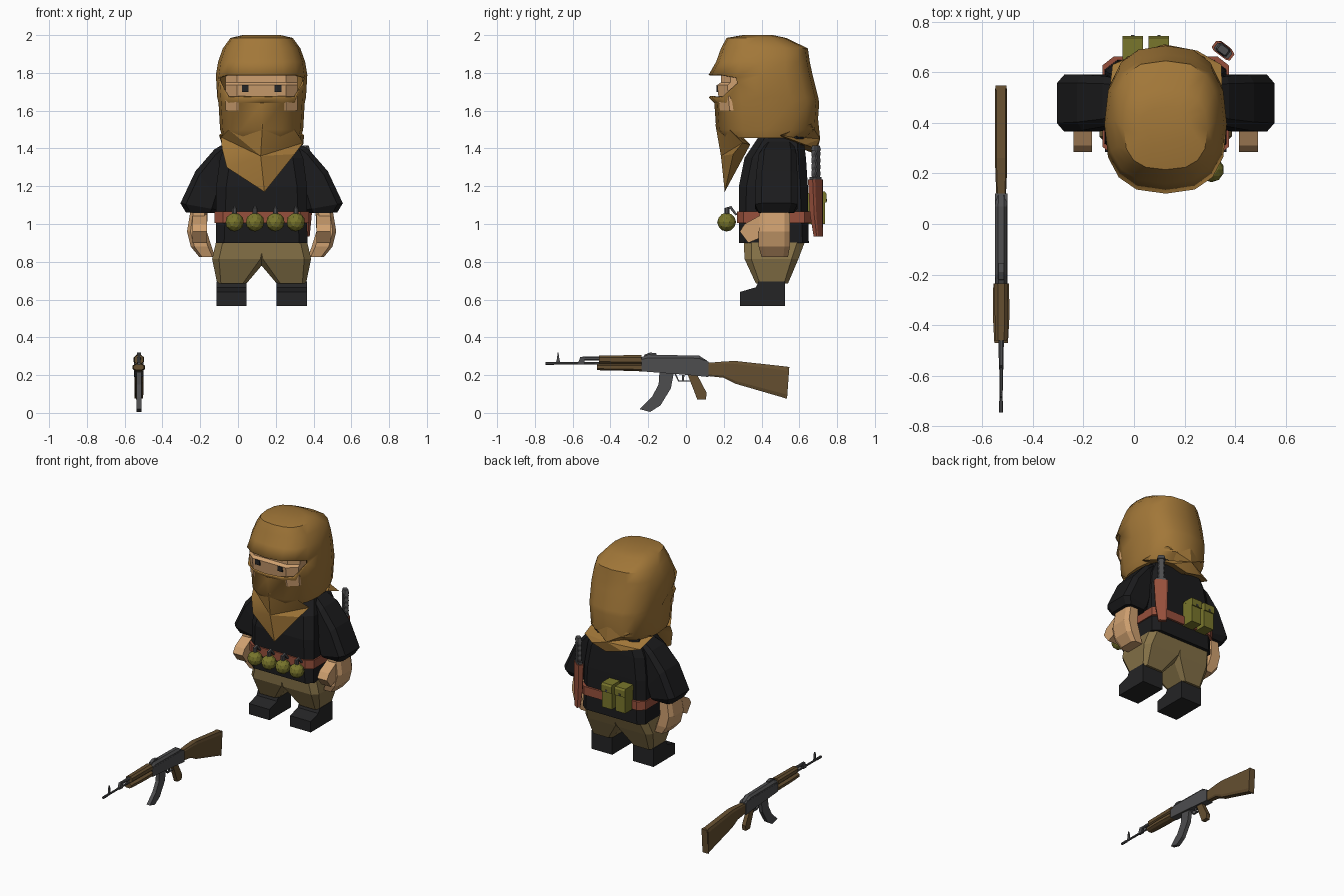
import bpy, bmesh, math
from mathutils import Vector as V

if "Cube" in bpy.data.objects:
    bpy.data.objects.remove(bpy.data.objects["Cube"])

CX = 0.125   # figure centre line
GX = -0.525  # rifle centre line


def material(name, rgb):
    m = bpy.data.materials.new(name)
    m.diffuse_color = (*rgb, 1)
    m.use_nodes = True
    m.node_tree.nodes["Principled BSDF"].inputs["Base Color"].default_value = m.diffuse_color
    return m


CLOTH = material("ochre_cloth", (0.36, 0.185, 0.04))
SHIRT = material("black_shirt", (0.011, 0.011, 0.012))
BOOT = material("dark_boot", (0.018, 0.018, 0.019))
SKIN = material("skin", (0.62, 0.35, 0.16))
KHAKI = material("khaki", (0.24, 0.17, 0.065))
LEATHER = material("red_leather", (0.31, 0.08, 0.045))
OLIVE = material("olive", (0.19, 0.18, 0.025))
STEEL = material("gun_metal", (0.075, 0.075, 0.078))
WOOD = material("wood", (0.13, 0.078, 0.03))


def finish(bm, name, mat, smooth=None):
    bmesh.ops.recalc_face_normals(bm, faces=bm.faces)
    me = bpy.data.meshes.new(name)
    bm.to_mesh(me)
    bm.free()
    ob = bpy.data.objects.new(name, me)
    bpy.context.collection.objects.link(ob)
    me.materials.append(mat)
    if smooth:
        bpy.ops.object.select_all(action='DESELECT')
        ob.select_set(True)
        bpy.context.view_layer.objects.active = ob
        bpy.ops.object.shade_smooth_by_angle(angle=math.radians(smooth))
    return ob


def skin_rings(rings):
    bm = bmesh.new()
    vs = [[bm.verts.new(p) for p in r] for r in rings]
    n = len(vs[0])
    for a, b in zip(vs, vs[1:]):
        for i in range(n):
            bm.faces.new((a[i], a[(i + 1) % n], b[(i + 1) % n], b[i]))
    bm.faces.new(vs[0])
    bm.faces.new(vs[-1])
    return bm, vs


def loft(name, rings, mat, smooth=None):
    return finish(skin_rings(rings)[0], name, mat, smooth)


def octagon(c, u, v, k=0.75):
    pts = [(1, k), (k, 1), (-k, 1), (-1, k), (-1, -k), (-k, -1), (k, -1), (1, -k)]
    return [V(c) + V(u) * a + V(v) * b for a, b in pts]


def level(x0, x1, y0, y1, z, k=0.75):
    """Horizontal chamfered ring."""
    return octagon(((x0 + x1) / 2, (y0 + y1) / 2, z), ((x1 - x0) / 2, 0, 0), (0, (y1 - y0) / 2, 0), k)


def side_level(s, d0, d1, y0, y1, z, k=0.75):
    """Ring at distances d0..d1 from the centre line on side s."""
    return level(CX + s * d0, CX + s * d1, y0, y1, z, k)


def prism(name, profile, x0, x1, mat):
    """Extrude a (y, z) profile along x."""
    return loft(name, [[(x, y, z) for y, z in profile] for x in (x0, x1)], mat)


def box(name, x0, x1, y0, y1, z0, z1, mat):
    return prism(name, [(y0, z0), (y1, z0), (y1, z1), (y0, z1)], x0, x1, mat)


# Shirt body
loft("shirt", [level(CX - h, CX + h, a, b, z, k) for h, a, b, z, k in [
    (.242, .28, .65, .90, .82), (.24, .28, .645, 1.20, .78),
    (.22, .31, .635, 1.35, .75), (.165, .39, .62, 1.47, .7)]], SHIRT)

# Mirrored limbs
for s, side in ((-1, "left"), (1, "right")):
    sleeve = []
    for di, zi, do, zo, y0, y1 in [
            (.15, 1.34, .175, 1.44, .42, .57), (.20, 1.22, .25, 1.395, .385, .585),
            (.22, 1.14, .35, 1.28, .37, .59), (.235, 1.075, .43, 1.11, .365, .59),
            (.25, 1.058, .40, 1.06, .385, .57)]:
        sleeve.append(octagon((CX + s * (di + do) / 2, (y0 + y1) / 2, (zi + zo) / 2),
                              (s * (do - di) / 2, 0, (zo - zi) / 2), (0, (y1 - y0) / 2, 0), .7))
    loft(side + "_sleeve", sleeve, SHIRT)
    loft(side + "_arm", [side_level(s, *r, .65) for r in [
        (.285, .375, .39, .55, 1.08), (.29, .395, .385, .55, .96),
        (.265, .375, .385, .55, .88), (.245, .33, .40, .54, .825)]], SKIN)
    prism(side + "_thumb", [(.40, 1.05), (.31, 1.0), (.285, .96), (.33, .90), (.40, .93)],
          CX + s * .29, CX + s * .365, SKIN)
    loft(side + "_trouser_leg", [side_level(s, *r) for r in [
        (.08, .235, .37, .54, .685), (-.03, .262, .31, .595, .815),
        (-.05, .238, .305, .635, .92)]], KHAKI)
    prism(side + "_boot", [(.285, .565), (.525, .565), (.525, .695), (.385, .695),
                           (.37, .665), (.285, .64)], CX + s * .08, CX + s * .24, BOOT)
    # Eyes sit as thin plates on the face
    box(side + "_eye", CX + s * .087 - .018, CX + s * .087 + .018, .161, .17, 1.70, 1.735, BOOT)

# Face
loft("face", [level(CX - .19, CX + .19, y, .5, z, .68) for y, z in
              [(.18, 1.60), (.165, 1.735), (.185, 1.75), (.185, 1.83)]], SKIN)

# Head cloth with an open eye slit
hood = []
for z, h, y0, y1 in [(1.455, .205, .20, .64), (1.50, .22, .16, .695), (1.64, .228, .15, .705),
                     (1.67, .235, .12, .70), (1.79, .242, .12, .67), (1.86, .23, .16, .655),
                     (1.93, .205, .185, .645), (1.985, .165, .215, .53), (2.0, .10, .30, .46)]:
    ring = []
    for i in range(16):
        a = -math.pi / 2 + i * math.pi / 8
        c, t = math.cos(a), math.sin(a)
        zz = z
        if i in (3, 13):                 # corners of the slit draw together
            zz = {1.67: 1.745, 1.79: 1.775}.get(z, z)
        ring.append((CX + h * math.copysign(abs(c) ** .77, c),
                     (y0 + y1) / 2 + (y1 - y0) / 2 * math.copysign(abs(t) ** .77, t), zz))
    hood.append(ring)
bm, rows = skin_rings(hood)
bmesh.ops.recalc_face_normals(bm, faces=bm.faces)
slit = [f for f in bm.faces if 1.68 < f.calc_center_median().z < 1.785
        and f.calc_center_median().y < .27]
bmesh.ops.delete(bm, geom=slit, context='FACES_ONLY')
ob = finish(bm, "head_cloth", CLOTH, 38)
mod = ob.modifiers.new("thickness", 'SOLIDIFY')
mod.thickness = .01
mod.offset = -1


def drape(name, rim, hub, back):
    """Folded cloth flap: a fan on the outside closed to a point behind."""
    bm = bmesh.new()
    r = [bm.verts.new(p) for p in rim]
    ends = [bm.verts.new(hub), bm.verts.new(back)]
    for i in range(len(r)):
        for e in ends:
            bm.faces.new((r[i], r[(i + 1) % len(r)], e))
    finish(bm, name, CLOTH, 30)


# Hanging scarf point in front, gathered fold behind
drape("scarf_front", [(-.09, .30, 1.46), (-.085, .27, 1.40), (-.06, .25, 1.30), (.14, .205, 1.17),
                      (.30, .25, 1.37), (.345, .30, 1.43), (.30, .23, 1.50), (.13, .155, 1.53),
                      (-.05, .23, 1.50)], (.12, .185, 1.36), (.13, .34, 1.42))
drape("scarf_back", [(-.10, .50, 1.47), (-.085, .63, 1.42), (.02, .68, 1.40), (.14, .69, 1.37),
                     (.25, .685, 1.40), (.345, .63, 1.42), (.35, .50, 1.47), (.28, .66, 1.53),
                     (.12, .70, 1.55), (-.03, .66, 1.53)], (.12, .71, 1.45), (.13, .52, 1.43))

# Belt
loft("belt", [level(CX - .25, CX + .25, .27, .662, z, .82) for z in (1.005, 1.065)], LEATHER)

# Round pods on the belt
for i in range(4):
    x = -.018 + i * .108
    bm = bmesh.new()
    bmesh.ops.create_icosphere(bm, subdivisions=2, radius=.05)
    bmesh.ops.translate(bm, verts=bm.verts, vec=(x, .215, 1.01))
    finish(bm, f"belt_pod_{i}", OLIVE)
    loft(f"pod_cap_{i}", [level(x - .013, x + .013, .203, .229, z, .5) for z in (1.05, 1.085)], STEEL)
    prism(f"pod_lever_{i}", [(.205, 1.085), (.24, 1.095), (.272, 1.05), (.262, 1.045), (.235, 1.078)],
          x - .007, x + .007, STEEL)

# Rear pouches with flaps and buttons
for i, x in enumerate((-.043, .06)):
    box(f"pouch_{i}", x, x + .077, .64, .735, 1.0, 1.165, OLIVE)
    prism(f"pouch_flap_{i}", [(.65, 1.172), (.735, 1.172), (.743, 1.16), (.743, 1.115), (.735, 1.115)],
          x - .002, x + .079, OLIVE)
    box(f"pouch_button_{i}", x + .032, x + .045, .74, .747, 1.118, 1.132, STEEL)

# Knife in a sheath, turned to the rear corner
across, thick = V((.8, -.6, 0)), V((.6, .8, 0))


def blade_part(name, levels, mat):
    loft(name, [octagon((.352, .685 + dy, z), across * w, thick * t, .7)
                for z, w, t, dy in levels], mat)


blade_part("knife_sheath", [(.935, .027, .014, .015), (1.05, .038, .02, .005), (1.235, .045, .022, 0)], LEATHER)
blade_part("knife_guard", [(1.235, .036, .018, 0), (1.25, .036, .018, 0)], STEEL)
blade_part("knife_handle", [(1.25 + i * .0175, .024 if i % 2 else .02, .017, .003) for i in range(9)], STEEL)
blade_part("knife_pommel", [(1.39, .027, .019, .003), (1.415, .02, .014, .003)], STEEL)


# Rifle
def slab(name, profile, width, mat):
    return prism(name, profile, GX - width / 2, GX + width / 2, mat)


def tube(name, stations, mat, k=.5):
    """Chamfered bar along y: (y, z centre, half width, half height)."""
    loft(name, [octagon((GX, y, z), (w, 0, 0), (0, 0, h), k) for y, z, w, h in stations], mat)


slab("receiver", [(-.235, .22), (.02, .20), (.12, .19), (.12, .27), (.10, .28), (-.235, .28)], .05, STEEL)
tube("receiver_cover", [(-.235, .27, .022, .025), (-.20, .275, .024, .033), (.07, .275, .024, .028),
                        (.115, .262, .02, .012)], STEEL)
slab("rear_sight", [(-.225, .29), (-.155, .295), (-.155, .315), (-.19, .32), (-.22, .308)], .022, STEEL)
tube("stock", [(.115, .23, .019, .035), (.20, .229, .023, .043), (.26, .215, .024, .06),
               (.535, .16, .024, .085)], WOOD, .75)
slab("stock_heel", [(.525, .076), (.535, .075), (.547, .243), (.53, .245)], .044, WOOD)
slab("grip", [(.01, .20), (.06, .20), (.11, .105), (.105, .07), (.06, .07), (.045, .11)], .028, WOOD)
slab("magazine", [(-.14, .225), (-.065, .21), (-.08, .13), (-.135, .04), (-.19, .005),
                  (-.245, .02), (-.18, .085), (-.145, .15)], .026, STEEL)
tube("upper_handguard", [(-.46, .282, .024, .022), (-.235, .282, .027, .024)], WOOD)
tube("lower_handguard", [(-.47, .242, .027, .016), (-.36, .242, .033, .018), (-.235, .24, .031, .02)], WOOD)
tube("barrel", [(-.745, .262, .006, .006), (-.45, .262, .007, .007)], STEEL)
tube("muzzle", [(-.745, .262, .008, .008), (-.70, .262, .008, .008)], STEEL)
tube("gas_tube", [(-.56, .288, .009, .009), (-.44, .288, .011, .011)], STEEL)
slab("gas_block", [(-.575, .255), (-.54, .255), (-.535, .295), (-.56, .295)], .018, STEEL)
slab("front_sight", [(-.69, .26), (-.665, .26), (-.671, .29), (-.675, .32), (-.681, .32), (-.682, .29)], .01, STEEL)
slab("trigger", [(-.02, .20), (-.008, .20), (-.012, .172), (-.02, .172)], .008, STEEL)
slab("trigger_guard", [(-.06, .205), (-.04, .165), (.025, .165), (.03, .17), (-.037, .171), (-.052, .205)],
     .014, STEEL)
